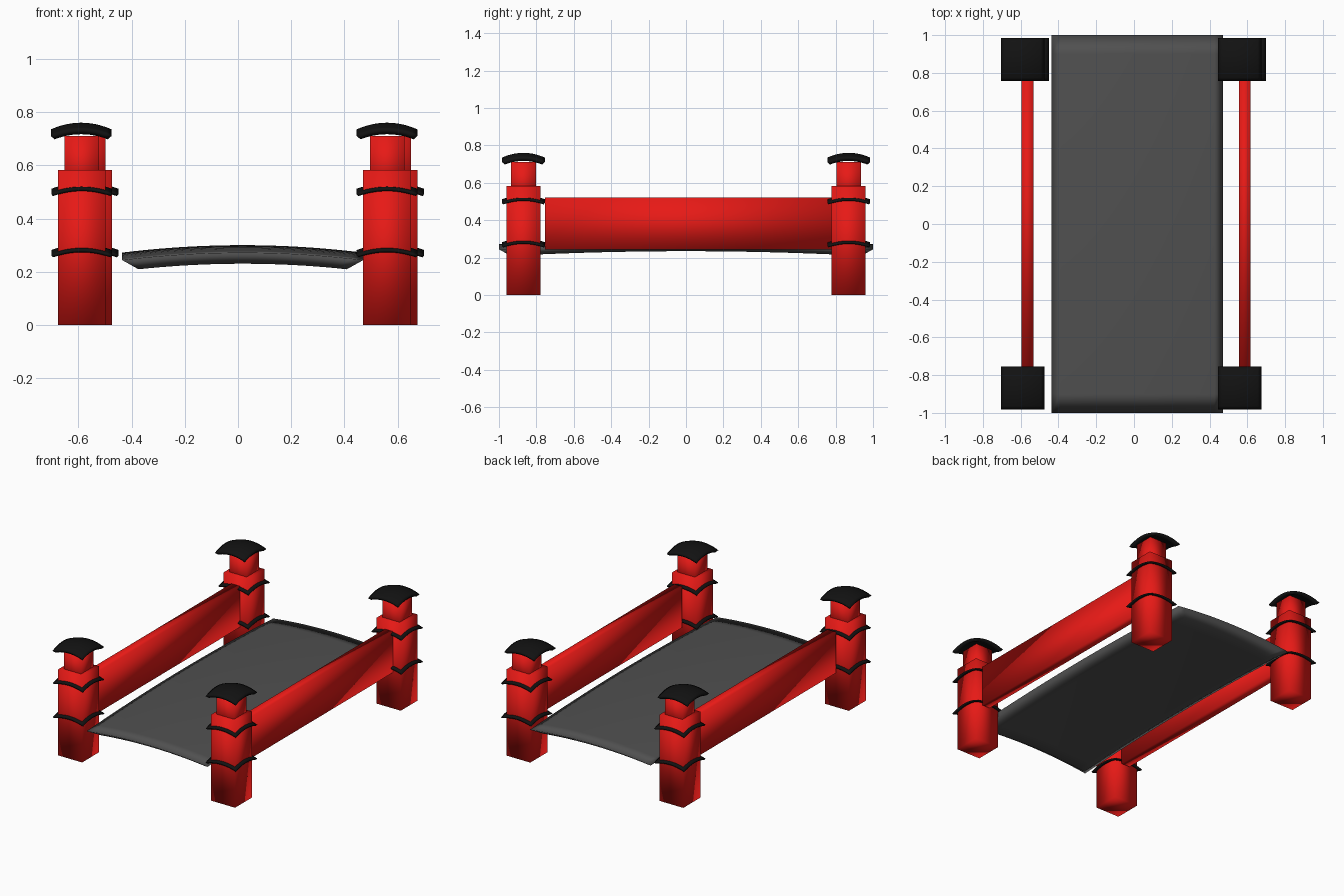
import bpy, bmesh

if "Cube" in bpy.data.objects:
    bpy.data.objects.remove(bpy.data.objects["Cube"])


def material(name, rgb):
    m = bpy.data.materials.new(name)
    m.diffuse_color = (*rgb, 1)
    m.use_nodes = True
    m.node_tree.nodes["Principled BSDF"].inputs["Base Color"].default_value = m.diffuse_color
    return m


RED = material("red_paint", (0.8, 0.01, 0.008))
BLACK = material("black_tile", (0.006, 0.006, 0.006))
GREY = material("dark_deck", (0.08, 0.08, 0.08))


def finish(name, bm, mat):
    bmesh.ops.recalc_face_normals(bm, faces=bm.faces)
    for f in bm.faces:
        f.smooth = True
    me = bpy.data.meshes.new(name)
    bm.to_mesh(me)
    bm.free()
    me.materials.append(mat)
    ob = bpy.data.objects.new(name, me)
    bpy.context.collection.objects.link(ob)
    return ob


def box(name, x, y, z, mat):
    """Softly shaded box from (min, max) ranges."""
    bm = bmesh.new()
    bmesh.ops.create_cube(bm, size=1)
    for v in bm.verts:
        v.co = [sum(r) / 2 + c * (r[1] - r[0]) for r, c in zip((x, y, z), v.co)]
    return finish(name, bm, mat)


def domed_plate(name, cx, cy, top, hx, hy, drop, thick, inset, mat, n=12):
    """Rectangular plate bulging upward, with its underside drawn inward."""
    bm = bmesh.new()
    bmesh.ops.create_grid(bm, x_segments=n, y_segments=n, size=1)
    bmesh.ops.solidify(bm, geom=bm.faces[:], thickness=1)
    mid = sum(v.co.z for v in bm.verts) / len(bm.verts)
    for v in bm.verts:
        under = v.co.z < mid
        sx = hx - inset if under else hx
        sy = hy - inset if under else hy
        x, y = v.co.x * sx, v.co.y * sy
        z = top - drop * ((x / hx) ** 2 + (y / hy) ** 2) - (thick if under else 0)
        v.co = (cx + x, cy + y, z)
    return finish(name, bm, mat)


# Walkway
domed_plate("deck", 0.0175, 0, 0.30, 0.453, 1.0, 0.028, 0.045, 0.062, GREY, 20)

# Corner posts: name, post x, cap x, y
for name, px, cx, y in (("front_left", -0.587, -0.589, -0.869),
                        ("front_right", 0.56, 0.56, -0.869),
                        ("back_left", -0.563, -0.589, 0.87),
                        ("back_right", 0.585, 0.56, 0.87)):
    box(name + "_post", (px - 0.09, px + 0.09), (y - 0.091, y + 0.091), (0, 0.583), RED)
    box(name + "_neck", (px - 0.065, px + 0.065), (y - 0.066, y + 0.066), (0.5, 0.71), RED)
    domed_plate(name + "_cap", cx, y, 0.76, 0.114, 0.114, 0.025, 0.024, 0.014, BLACK)
    for level, z in (("lower", 0.303), ("upper", 0.533)):
        domed_plate(f"{name}_{level}_band", px, y, z, 0.114, 0.114, 0.021, 0.011, 0.006, BLACK)

# Side rails
box("left_rail", (-0.595, -0.532), (-0.755, 0.80), (0.243, 0.522), RED)
box("right_rail", (0.557, 0.616), (-0.755, 0.80), (0.243, 0.522), RED)
